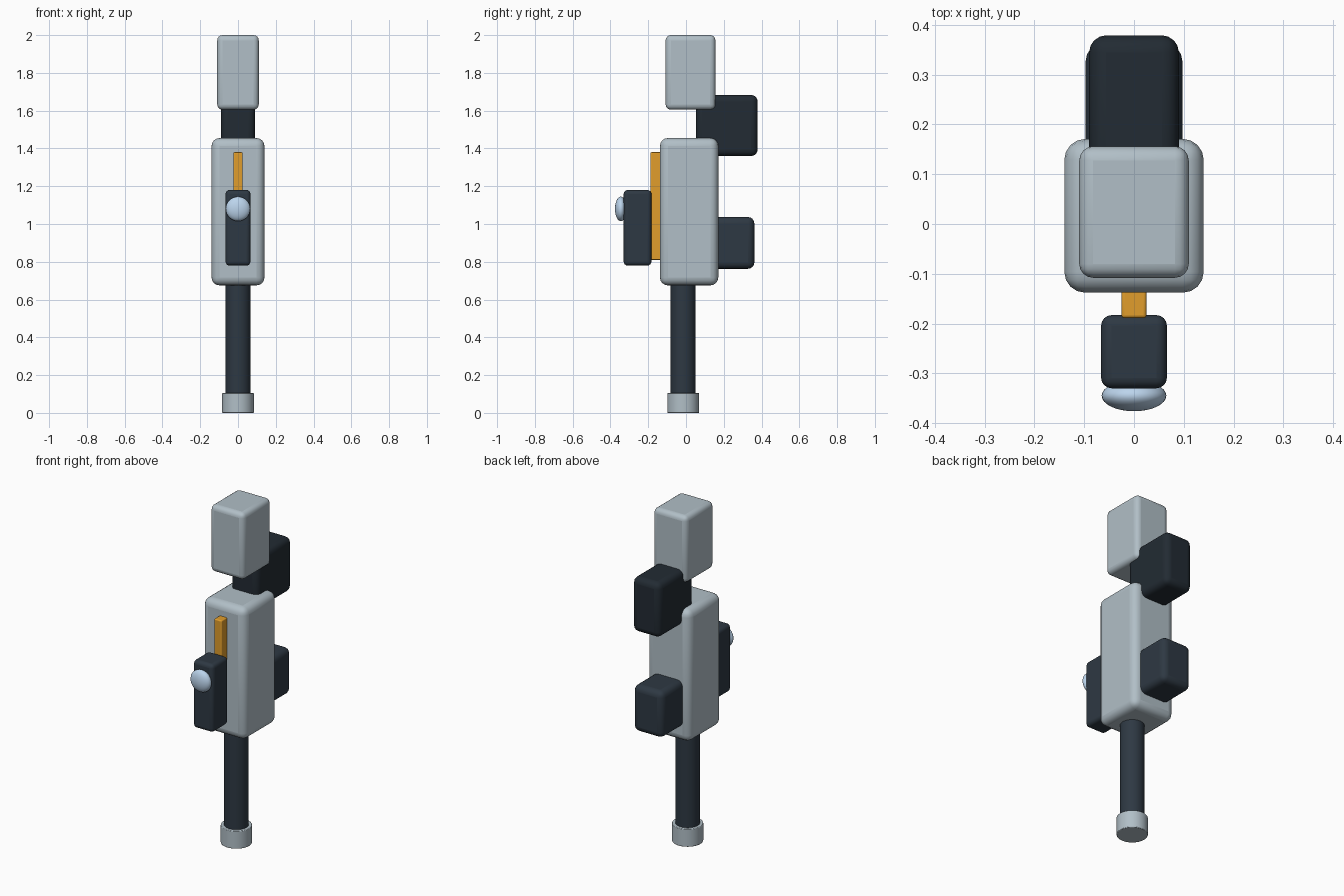
import bpy
from math import radians

if "Cube" in bpy.data.objects:
    bpy.data.objects.remove(bpy.data.objects["Cube"])


def mat(name, rgb):
    m = bpy.data.materials.new(name)
    m.diffuse_color = (*rgb, 1)
    m.use_nodes = True
    m.node_tree.nodes["Principled BSDF"].inputs["Base Color"].default_value = m.diffuse_color
    return m


SHELL = mat("pale_shell", (0.44, 0.52, 0.57))
DARK = mat("dark_casing", (0.027, 0.04, 0.056))
BLACK = mat("black_casing", (0.016, 0.024, 0.033))
AMBER = mat("amber", (0.75, 0.34, 0.025))
GLASS = mat("glass", (0.5, 0.66, 0.84))


def finish(name, material, bevel=0, segments=4):
    ob = bpy.context.object
    ob.name = name
    ob.data.materials.append(material)
    bpy.ops.object.transform_apply(location=False, rotation=False, scale=True)
    if bevel:
        b = ob.modifiers.new("rounded_edges", "BEVEL")
        b.width, b.segments = bevel, segments
        b.limit_method = "ANGLE"
    bpy.ops.object.shade_smooth_by_angle(angle=radians(35))
    return ob


def block(name, half_x, y, z, bevel, material):
    """Rounded box centred on x, spanning the y and z ranges."""
    bpy.ops.mesh.primitive_cube_add(size=1, location=(0, sum(y) / 2, sum(z) / 2))
    bpy.context.object.scale = (2 * half_x, y[1] - y[0], z[1] - z[0])
    return finish(name, material, bevel)


def rod(name, radius, z, bevel, material):
    bpy.ops.mesh.primitive_cylinder_add(vertices=40, radius=radius, depth=z[1] - z[0],
                                        location=(0, -0.015, sum(z) / 2))
    return finish(name, material, bevel, 2)


# Handle and its end cap
rod("end_cap", 0.084, (0, 0.105), 0.003, SHELL)
rod("handle", 0.066, (0.09, 0.70), 0.003, DARK)

# Main housing and top block
block("main_housing", 0.14, (-0.138, 0.171), (0.675, 1.455), 0.042, SHELL)
block("top_block", 0.11, (-0.108, 0.156), (1.605, 2.0), 0.028, SHELL)

# Rear casings, the upper one linking the top block to the housing
block("upper_rear_casing", 0.09, (0.052, 0.379), (1.36, 1.683), 0.034, BLACK)
block("lower_rear_casing", 0.097, (0.10, 0.362), (0.763, 1.037), 0.034, DARK)

# Front rail, sliding unit and lens
block("front_rail", 0.025, (-0.189, -0.13), (0.81, 1.38), 0.006, AMBER)
block("front_unit", 0.066, (-0.33, -0.183), (0.78, 1.18), 0.021, DARK)
bpy.ops.mesh.primitive_uv_sphere_add(segments=32, ring_count=16, radius=0.065,
                                     location=(0, -0.345, 1.08), rotation=(radians(90), 0, 0))
bpy.context.object.scale = (1, 1, 0.48)
finish("lens", GLASS)
